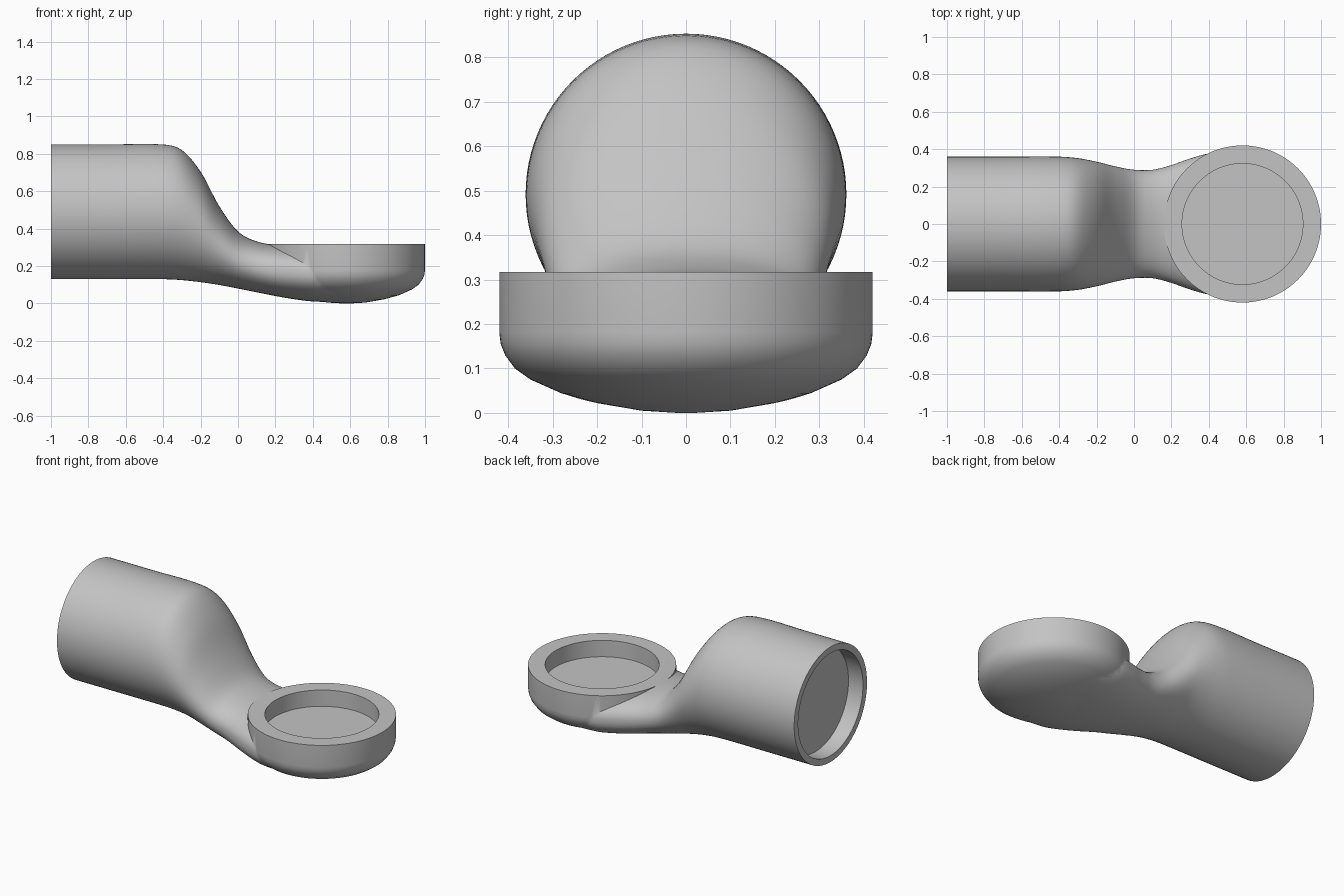
import bpy, bmesh, math
from mathutils import Matrix

cube = bpy.data.objects.get("Cube")
if cube:
    bpy.data.objects.remove(cube, do_unlink=True)

grey = bpy.data.materials.new("plain grey")
grey.use_nodes = True
GREY = (0.55, 0.55, 0.55, 1)
grey.diffuse_color = GREY
grey.node_tree.nodes["Principled BSDF"].inputs["Base Color"].default_value = GREY

SEG = 96
CUP_X, PIPE_Z = 0.58, 0.49


def make_object(name, bm):
    bmesh.ops.recalc_face_normals(bm, faces=bm.faces)
    mesh = bpy.data.meshes.new(name)
    bm.to_mesh(mesh)
    bm.free()
    mesh.materials.append(grey)
    obj = bpy.data.objects.new(name, mesh)
    bpy.context.collection.objects.link(obj)
    return obj


def skin(name, rings):
    """Closed solid through a list of equally sized point rings."""
    bm = bmesh.new()
    loops = [[bm.verts.new(p) for p in ring] for ring in rings]
    for a, b in zip(loops, loops[1:]):
        for i in range(SEG):
            j = (i + 1) % SEG
            bm.faces.new((a[i], a[j], b[j], b[i]))
    bm.faces.new(loops[0])
    bm.faces.new(loops[-1])
    return make_object(name, bm)


def smooth_path(keys, steps=5):
    """Spline through section keys, with slopes scaled to uneven spacing."""
    def slope(i, k):
        a, b = keys[max(i - 1, 0)], keys[min(i + 1, len(keys) - 1)]
        return (b[k] - a[k]) / (b[0] - a[0])
    out = []
    for i in range(len(keys) - 1):
        p, q = keys[i], keys[i + 1]
        h = q[0] - p[0]
        for s in range(steps):
            t = s / steps
            row = [p[0] + h * t]
            for k in range(1, len(p)):
                row.append((2*t**3 - 3*t*t + 1) * p[k] + (t**3 - 2*t*t + t) * h * slope(i, k)
                           + (3*t*t - 2*t**3) * q[k] + (t**3 - t*t) * h * slope(i + 1, k))
            out.append(row)
    out.append(list(keys[-1]))
    return out


def section(x, bottom, top, half_width, power):
    mid, half = (top + bottom) / 2, (top - bottom) / 2
    ring = []
    for i in range(SEG):
        a = 2 * math.pi * i / SEG
        c, s = math.cos(a), math.sin(a)
        ring.append((x, math.copysign(abs(c) ** (2 / power), c) * half_width,
                     mid + math.copysign(abs(s) ** (2 / power), s) * half))
    return ring


# Pipe flowing into the neck: x, bottom, top, half width, roundness
keys = [
    (-1.0, .13, .85, .36, 2), (-.7, .13, .85, .36, 2), (-.4, .13, .85, .36, 2),
    (-.3, .125, .82, .352, 2), (-.2, .114, .705, .333, 2),
    (-.1, .099, .52, .308, 2.05), (0, .08, .385, .29, 2.1),
    (.1, .06, .332, .29, 2.2), (.2, .04, .314, .315, 2.3),
    (.3, .023, .312, .35, 2.3), (.4, .011, .312, .376, 2.3), (.58, .006, .31, .38, 2.3),
]
body = skin("connector_body", [section(*row) for row in smooth_path(keys)])

# Round cup with a domed underside: radius, height
profile = [(.02, 0), (.1, .005), (.2, .022), (.28, .044), (.35, .075), (.385, .1),
           (.407, .13), (.417, .155), (.42, .18), (.42, .317)]
cup = skin("cup", [[(CUP_X + r * math.cos(2 * math.pi * i / SEG),
                     r * math.sin(2 * math.pi * i / SEG), z) for i in range(SEG)]
                   for r, z in profile])


def cutter(name, radius, length, matrix):
    bm = bmesh.new()
    bmesh.ops.create_cone(bm, cap_ends=True, segments=SEG, radius1=radius,
                          radius2=radius, depth=length, matrix=matrix)
    return make_object(name, bm)


# Recesses in the cup and the pipe end
cup_recess = cutter("cup_recess_cutter", .323, .4, Matrix.Translation((CUP_X, 0, .415)))
pipe_recess = cutter("pipe_recess_cutter", .32, .4,
                     Matrix.Translation((-1.1, 0, PIPE_Z)) @ Matrix.Rotation(math.pi / 2, 4, 'Y'))

bpy.ops.object.select_all(action='DESELECT')
bpy.context.view_layer.objects.active = body
body.select_set(True)
for tool, operation in ((cup, 'UNION'), (cup_recess, 'DIFFERENCE'), (pipe_recess, 'DIFFERENCE')):
    mod = body.modifiers.new(tool.name, 'BOOLEAN')
    mod.object, mod.operation, mod.solver = tool, operation, 'EXACT'
    bpy.ops.object.modifier_apply(modifier=mod.name)
    bpy.data.objects.remove(tool, do_unlink=True)

bpy.ops.object.shade_smooth_by_angle(angle=math.radians(35))
